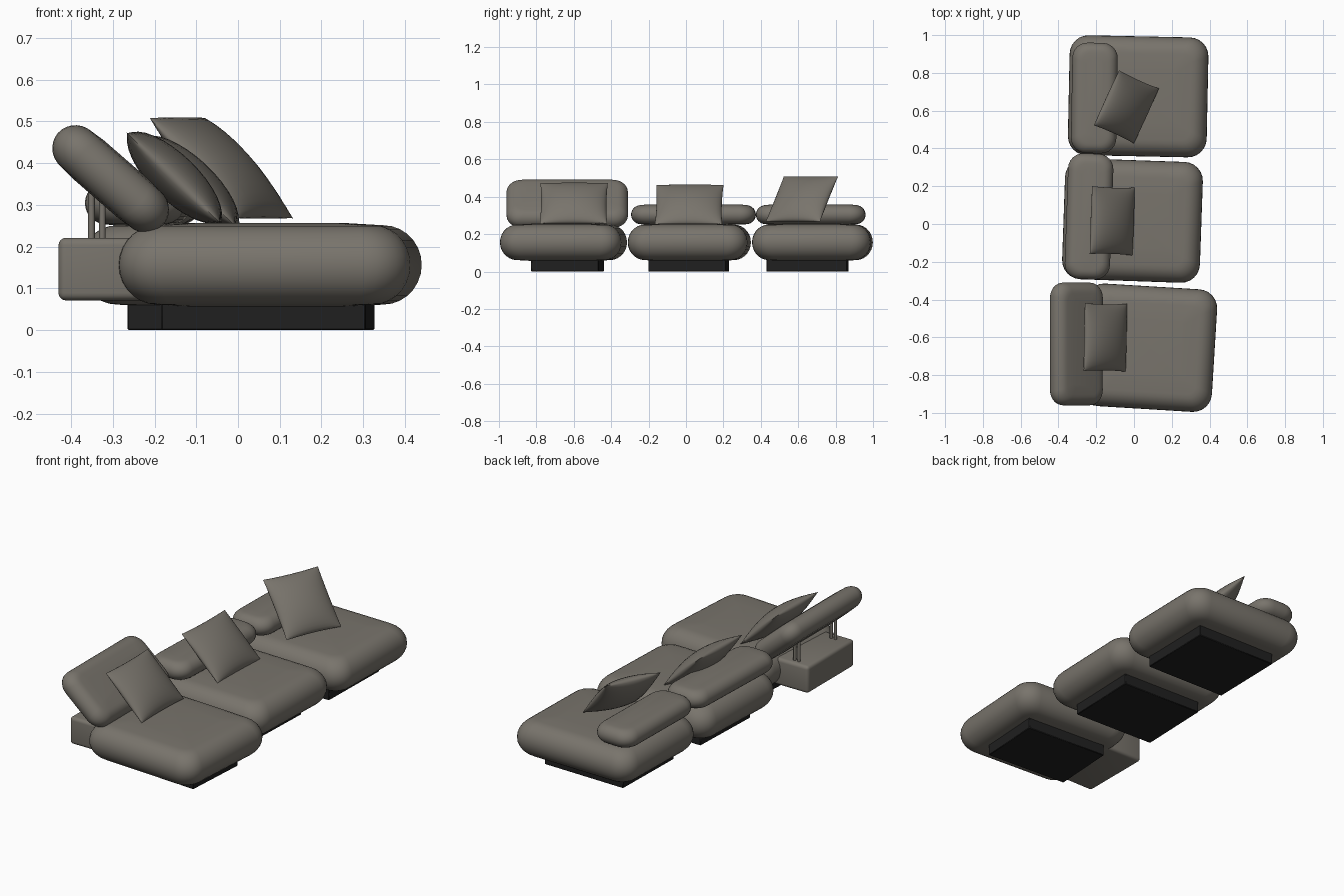
import bpy, bmesh, math
from mathutils import Vector

if "Cube" in bpy.data.objects:
    bpy.data.objects.remove(bpy.data.objects["Cube"])


def material(name, rgb):
    m = bpy.data.materials.new(name)
    m.diffuse_color = (*rgb, 1)
    m.use_nodes = True
    m.node_tree.nodes["Principled BSDF"].inputs["Base Color"].default_value = m.diffuse_color
    return m


FABRIC = material("taupe_fabric", (0.19, 0.175, 0.15))
BLACK = material("black_plinth", (0.014, 0.014, 0.014))


def finish(name, bm, mat, loc, rot=(0, 0, 0), angle=40):
    bmesh.ops.recalc_face_normals(bm, faces=bm.faces[:])
    me = bpy.data.meshes.new(name)
    bm.to_mesh(me)
    bm.free()
    me.materials.append(mat)
    ob = bpy.data.objects.new(name, me)
    bpy.context.collection.objects.link(ob)
    ob.location = loc
    ob.rotation_euler = [math.radians(a) for a in rot]
    bpy.ops.object.select_all(action='DESELECT')
    ob.select_set(True)
    bpy.context.view_layer.objects.active = ob
    bpy.ops.object.shade_smooth_by_angle(angle=math.radians(angle))
    return ob


def rounded_rect(hx, hy, r, n=7):
    pts = []
    for k, (sx, sy) in enumerate(((1, 1), (-1, 1), (-1, -1), (1, -1))):
        for i in range(n):
            a = math.pi / 2 * (k + i / (n - 1))
            pts.append((sx * (hx - r) + r * math.cos(a), sy * (hy - r) + r * math.sin(a)))
    return pts


def cushion(name, size, loc, rot=(0, 0, 0), corner=0.1, edge=0.09, crown=0.05):
    """Soft slab: rounded outline stacked along a round edge, with a slight crown."""
    hx, hy, hz = (s / 2 for s in size)
    steps = 14
    rings = [(edge * (1 - math.cos(p)), hz * (1 - crown) * math.sin(p))
             for p in (math.pi * (i / steps - 0.5) for i in range(steps + 1))]
    inner = edge + 0.35 * (min(hx, hy) - edge)
    rings = [(inner, -hz)] + rings + [(inner, hz)]
    bm = bmesh.new()
    loops = [[bm.verts.new((x, y, z)) for x, y in
              rounded_rect(hx - d, hy - d, max(corner - 0.6 * d, 0.02))] for d, z in rings]
    for a, b in zip(loops, loops[1:]):
        for i in range(len(a)):
            j = (i + 1) % len(a)
            bm.faces.new((a[i], a[j], b[j], b[i]))
    bm.faces.new(loops[0])
    bm.faces.new(loops[-1])
    return finish(name, bm, FABRIC, loc, rot, 50)


def pillow(name, width, height, thick, loc, rot, n=16):
    """Square scatter pillow: two bulged sheets meeting in a pinched seam."""
    bm = bmesh.new()
    for side in (1, -1):
        grid = []
        for i in range(n + 1):
            row = []
            for j in range(n + 1):
                u = math.sin(math.pi * (i / n - 0.5))
                v = math.sin(math.pi * (j / n - 0.5))
                bulge = (max(0, (1 - u * u) * (1 - v * v))) ** 0.55
                row.append(bm.verts.new((side * thick / 2 * bulge,
                                         u * width / 2 * (1 - 0.03 * (1 - v * v)),
                                         v * height / 2 * (1 - 0.03 * (1 - u * u)))))
            grid.append(row)
        for i in range(n):
            for j in range(n):
                bm.faces.new((grid[i][j], grid[i + 1][j], grid[i + 1][j + 1], grid[i][j + 1]))
    bmesh.ops.remove_doubles(bm, verts=bm.verts[:], dist=1e-5)
    return finish(name, bm, FABRIC, loc, rot, 60)


def box(name, size, loc, mat, rot=(0, 0, 0), bevel=0.0, segments=4):
    bm = bmesh.new()
    bmesh.ops.create_cube(bm, size=1)
    bmesh.ops.scale(bm, vec=Vector(size), verts=bm.verts[:])
    if bevel:
        bmesh.ops.bevel(bm, geom=bm.edges[:], offset=bevel, segments=segments,
                        profile=0.5, affect='EDGES')
    return finish(name, bm, mat, loc, rot)


# Three seat modules, each on a dark plinth: name, centre, size, turn, plinth centre y, plinth depth
for name, cx, cy, sx, sy, turn, py, pd in (
        ("front", 0.077, -0.655, 0.70, 0.65, -3.5, -0.633, 0.36),
        ("middle", -0.008, 0.018, 0.73, 0.64, -2.0, 0.015, 0.415),
        ("rear", 0.022, 0.676, 0.735, 0.635, -1.2, 0.65, 0.43)):
    cushion(name + "_seat", (sx, sy, 0.2), (cx, cy, 0.156), (0, 0, turn))
    box(name + "_plinth", (0.49, pd, 0.064), (cx - 0.005, py, 0.032), BLACK, (0, 0, turn),
        0.003, 1)

# Low armrest cushions on the middle and rear seats
cushion("middle_low_back", (0.24, 0.665, 0.108), (-0.238, 0.04, 0.304), (0, 0, -2),
        0.08, 0.053)
cushion("rear_low_back", (0.24, 0.585, 0.108), (-0.21, 0.667, 0.304), (0, 0, -1),
        0.08, 0.053)

# Tilted backrest of the front seat, with its rear block and support rods
cushion("tilted_backrest", (0.335, 0.65, 0.118), (-0.305, -0.635, 0.362), (0, 41, 0),
        0.075, 0.058)
box("rear_block", (0.24, 0.41, 0.15), (-0.31, -0.66, 0.146), FABRIC, (0, 0, 0), 0.018)
for y in (-0.81, -0.49):
    for x in (-0.351, -0.325):
        bm = bmesh.new()
        bmesh.ops.create_cone(bm, cap_ends=True, segments=12, radius1=0.008,
                              radius2=0.008, depth=0.14)
        finish("support_rod", bm, FABRIC, (x, y, 0.265))

# Scatter pillows leaning back
pillow("front_pillow", 0.36, 0.31, 0.11, (-0.152, -0.60, 0.365), (0, -46, -1))
pillow("middle_pillow", 0.36, 0.31, 0.11, (-0.115, 0.017, 0.357), (0, -47, -2))
pillow("rear_pillow", 0.32, 0.335, 0.11, (-0.04, 0.62, 0.388), (0, -44, -24.5))
